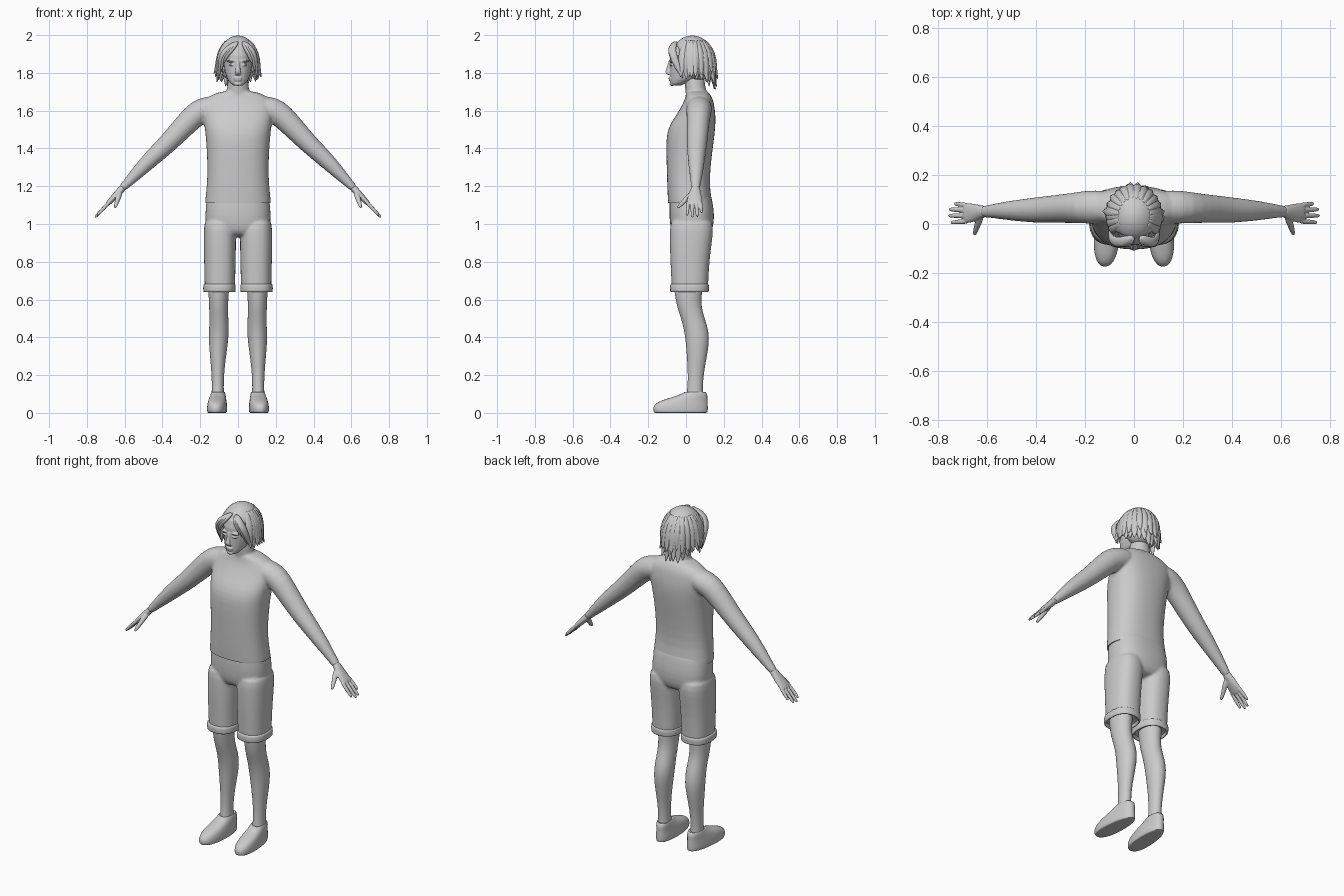
import bpy, bmesh, math, random
from mathutils import Vector as V

random.seed(4)
grey = bpy.data.materials.new("light grey")
grey.diffuse_color = (0.6, 0.6, 0.6, 1)


def loft(bm, rings, side=None, p=2.0, n=24):
    """Closed skin over rings (centre, half width, half depth); level rings unless a side axis is given."""
    rows = []
    for i, (c, a, b) in enumerate(rings):
        u, w = V((1, 0, 0)), V((0, 1, 0))
        if side:
            t = (V(rings[min(i + 1, len(rings) - 1)][0]) - V(rings[max(i - 1, 0)][0])).normalized()
            u = V(side)
            u = (u - t * u.dot(t)).normalized()
            w = t.cross(u)
        row = []
        for k in range(n):
            x, y = math.cos(math.tau * k / n), math.sin(math.tau * k / n)
            x = math.copysign(abs(x) ** (2 / p), x)
            y = math.copysign(abs(y) ** (2 / p), y)
            row.append(bm.verts.new(V(c) + u * a * x + w * b * y))
        rows.append(row)
    for r, s in zip(rows, rows[1:]):
        for k in range(n):
            bm.faces.new((r[k], r[(k + 1) % n], s[(k + 1) % n], s[k]))
    bm.faces.new(rows[0])
    bm.faces.new(rows[-1])


def stack(bm, rows, cx=0, p=2.0):
    """Upright loft from rows (z, half width, front y, back y)."""
    loft(bm, [((cx, (f + b) / 2, z), w, (b - f) / 2) for z, w, f, b in rows], p=p)


def ball(bm, c, r):
    vs = bmesh.ops.create_uvsphere(bm, u_segments=24, v_segments=16, radius=1)["verts"]
    for v in vs:
        v.co = V((v.co.x * r[0] + c[0], v.co.y * r[1] + c[1], v.co.z * r[2] + c[2]))
    return vs


def part(name, bm, subsurf=1, voxel=0, smooth=0, cuts=()):
    """Make the object, fuse it if a voxel size is given, then trim it level at cuts (z, keep_above)."""
    bmesh.ops.recalc_face_normals(bm, faces=bm.faces)
    me = bpy.data.meshes.new(name)
    bm.to_mesh(me)
    ob = bpy.data.objects.new(name, me)
    bpy.context.collection.objects.link(ob)
    if subsurf:
        ob.modifiers.new("subdivide", 'SUBSURF').levels = subsurf
    if voxel:
        m = ob.modifiers.new("fuse", 'REMESH')
        m.mode, m.voxel_size = 'VOXEL', voxel
        if smooth:
            m = ob.modifiers.new("soften", 'SMOOTH')
            m.factor, m.iterations = 0.5, smooth
    dg = bpy.context.evaluated_depsgraph_get()
    me = bpy.data.meshes.new_from_object(ob.evaluated_get(dg))
    ob.modifiers.clear()
    ob.data = me
    bm.clear()
    bm.from_mesh(me)
    for z, above in cuts:
        bmesh.ops.bisect_plane(bm, geom=bm.verts[:] + bm.edges[:] + bm.faces[:], plane_co=(0, 0, z),
                               plane_no=(0, 0, 1), clear_inner=above, clear_outer=not above)
        bmesh.ops.holes_fill(bm, edges=[e for e in bm.edges if e.is_boundary], sides=0)
    bm.to_mesh(me)
    bm.free()
    me.materials.clear()
    me.materials.append(grey)
    bpy.ops.object.select_all(action='DESELECT')
    ob.select_set(True)
    bpy.context.view_layer.objects.active = ob
    bpy.ops.object.shade_smooth_by_angle(angle=math.radians(45))
    return ob


# Torso, neck and arms fused into one smooth skin with a level hem
bm = bmesh.new()
stack(bm, [(1.04, .18, -.092, .145), (1.11, .177, -.096, .14), (1.2, .166, -.1, .125), (1.3, .162, -.103, .13),
           (1.42, .168, -.106, .145), (1.48, .174, -.102, .153), (1.53, .18, -.085, .157), (1.58, .187, -.05, .157),
           (1.63, .19, -.02, .15), (1.665, .175, -.005, .142), (1.69, .125, .0, .125), (1.705, .08, .0, .115)], p=2.4)
stack(bm, [(1.62, .07, .005, .12), (1.68, .064, .0, .115), (1.73, .056, -.008, .1), (1.8, .054, -.01, .1)])
for s in (1, -1):
    loft(bm, [((s * x, y, z), a, b) for x, y, z, a, b in [
        (.08, .07, 1.63, .06, .05), (.15, .07, 1.615, .07, .065), (.21, .068, 1.595, .066, .068),
        (.27, .064, 1.535, .06, .062), (.34, .06, 1.46, .056, .055), (.40, .057, 1.40, .052, .05),
        (.46, .055, 1.345, .046, .045), (.53, .054, 1.275, .037, .036), (.59, .052, 1.212, .026, .024),
        (.625, .05, 1.177, .025, .02)]], side=(0, 1, 0))
part("shirt_and_arms", bm, 1, .007, 8, [(1.11, True)])

# Hands: palm, four fingers and a thumb
for s, label in ((1, "left"), (-1, "right")):
    bm = bmesh.new()
    loft(bm, [((s * x, y, z), a, b) for x, y, z, a, b in [
        (.60, .051, 1.203, .022, .02), (.625, .05, 1.175, .027, .019), (.655, .046, 1.143, .038, .017),
        (.682, .044, 1.115, .042, .014), (.695, .044, 1.102, .038, .011)]], side=(0, 1, 0))
    for y0, y1, l in ((.076, .083, .048), (.055, .06, .07), (.033, .034, .073), (.011, .006, .062)):
        loft(bm, [((s * (.675 + .01 * f + l * f), y0 + (y1 - y0) * f, 1.122 - .015 * f - l * f), r, r)
                  for f, r in ((0, .010), (.35, .0105), (.7, .0095), (.92, .008), (1, .004))], side=(0, 1, 0), n=12)
    loft(bm, [((s * x, y, z), r, r) for x, y, z, r in [
        (.622, .04, 1.172, .015), (.633, .01, 1.142, .015), (.642, -.015, 1.115, .012),
        (.648, -.035, 1.095, .010), (.651, -.046, 1.085, .005)]], side=(0, 1, 0), n=12)
    part(label + "_hand", bm, 1, .0035, 3)

# Shorts: hips and two trouser legs fused
bm = bmesh.new()
stack(bm, [(.93, .12, -.05, .11), (.96, .165, -.08, .14), (1.02, .175, -.088, .15), (1.08, .173, -.09, .148),
           (1.15, .165, -.085, .135), (1.18, .155, -.08, .125)], p=2.5)
for s in (1, -1):
    stack(bm, [(.6, .08, -.074, .115), (.68, .081, -.077, .118), (.8, .084, -.083, .124), (.9, .086, -.087, .137),
               (.97, .086, -.087, .146), (1.04, .08, -.08, .14)], s * .096, p=2.4)
part("shorts", bm, 1, .007, 5, [(.66, True), (1.16, False)])

# Turned-up cuffs, lower legs and shoes
for s, label in ((1, "left"), (-1, "right")):
    bm = bmesh.new()
    stack(bm, [(.665, .074, -.07, .108), (.645, .074, -.07, .108), (.64, .076, -.073, .112), (.64, .085, -.083, .12),
               (.645, .087, -.085, .122), (.675, .087, -.086, .123), (.683, .084, -.082, .12),
               (.683, .07, -.07, .1)], s * .098, p=2.4)
    part(label + "_cuff", bm, 1)

    bm = bmesh.new()
    loft(bm, [((s * x, (f + b) / 2, z), w, (b - f) / 2) for z, x, w, f, b in [
        (.72, .1, .06, -.07, .09), (.64, .103, .054, -.062, .085), (.56, .103, .05, -.048, .08),
        (.5, .101, .05, -.026, .1), (.43, .101, .053, -.008, .122), (.36, .104, .05, .0, .122),
        (.28, .106, .04, .006, .107), (.2, .107, .033, .01, .093), (.13, .107, .031, .008, .088),
        (.09, .107, .034, .0, .092), (.06, .107, .034, .0, .09)]])
    part(label + "_leg", bm, 1)

    bm = bmesh.new()
    stack(bm, [(0, .05, -.165, .11), (.001, .053, -.17, .114), (.012, .056, -.175, .117), (.03, .056, -.175, .117),
               (.05, .054, -.163, .116), (.066, .051, -.13, .115), (.08, .048, -.085, .115), (.093, .045, -.04, .114),
               (.108, .041, -.012, .108), (.112, .038, -.006, .103), (.105, .034, .0, .097)], p=2.3)
    # Narrow heel, broad toe, slight turn-out
    for v in bm.verts:
        v.co.x = s * .108 + v.co.x * (.92 - .5 * v.co.y) - s * v.co.y * .06
    part(label + "_shoe", bm, 1)

# Head with brow, nose, lips, eyes and chin
bm = bmesh.new()
stack(bm, [(1.732, .022, -.074, -.03), (1.745, .04, -.082, .0), (1.765, .055, -.084, .05), (1.79, .065, -.085, .085),
           (1.82, .072, -.086, .11), (1.85, .076, -.086, .125), (1.89, .078, -.086, .135), (1.93, .074, -.075, .13),
           (1.965, .055, -.045, .1), (1.98, .03, -.01, .06)], p=2.15)
loft(bm, [((0, -.079, 1.865), .009, .012), ((0, -.088, 1.835), .010, .012), ((0, -.095, 1.808), .014, .015),
          ((0, -.092, 1.795), .017, .013), ((0, -.085, 1.788), .012, .006)], n=16)
ball(bm, (0, -.084, 1.772), (.023, .009, .006))
ball(bm, (0, -.082, 1.761), (.02, .009, .006))
ball(bm, (0, -.076, 1.742), (.02, .011, .011))
for s in (1, -1):
    ball(bm, (s * .034, -.077, 1.862), (.026, .012, .006))
    ball(bm, (s * .032, -.075, 1.842), (.016, .012, .006))
    ball(bm, (s * .078, .03, 1.83), (.008, .02, .03))
part("head", bm, 0, .0035, 3)


# Hair cap, tucked into the head below the hairline
def hairline(y):
    return 1.76 + .165 * min(1, max(0, (.045 - y) / .1))


bm = bmesh.new()
for v in ball(bm, (0, .033, 1.865), (.108, .122, .133)):
    if v.co.z < hairline(v.co.y):
        v.co = V((v.co.x * .6, .04 + (v.co.y - .033) * .6, max(v.co.z, 1.76)))
part("hair_cap", bm, 1)


# Hair locks sweeping from the crown to flared tips
def lock(bm, ang, tip_z, flare, wide):
    d = V((math.sin(ang), math.cos(ang), 0))
    side = V((d.y, -d.x, 0))
    rings = []
    for f, g in ((0, .5), (.25, .9), (.5, 1.1), (.75, .95), (.92, .45), (1, .06)):
        z = 1.975 + (tip_z - 1.975) * f
        k = math.sqrt(max(.05, 1 - (max(z, 1.865) - 1.865) ** 2 / .133 ** 2))
        out = k - .10 * max(0, (1.84 - z) / .1) + flare * f ** 5
        rings.append(((d.x * .104 * out, .033 + d.y * .117 * out, z), wide * g, .011 * g + .001))
    loft(bm, rings, side=side, n=10)


bm = bmesh.new()
for i in range(-9, 10):
    t = abs(i) / 9
    tip = 1.70 + .06 * min(1, t * 1.7) + random.uniform(-.012, .02)
    lock(bm, i / 9 * math.radians(118), tip, random.uniform(.08, .3), .022)
for i in range(-6, 7):
    lock(bm, (i + .5) / 7 * math.radians(105), 1.775 + random.uniform(-.01, .025), random.uniform(.15, .32), .018)
part("hair_locks", bm, 1)

# Parted fringe falling along both sides of the face
bm = bmesh.new()
for s in (1, -1):
    for x0, x1, x2, z2, y2 in ((.03, .062, .078, 1.845, -.062), (.045, .08, .09, 1.80, -.042), (.06, .092, .1, 1.765, -.015)):
        loft(bm, [((s * .012 + .012, -.05, 1.968), .012, .008), ((s * x0 + .008, -.078, 1.935), .024, .013),
                  ((s * x1, -.07, 1.895), .022, .013), ((s * (x1 + x2) / 2, (y2 - .07) / 2, (z2 + 1.895) / 2), .016, .011),
                  ((s * x2, y2, z2), .002, .002)], side=(0, 1, .3), n=10)
part("fringe", bm, 1)
